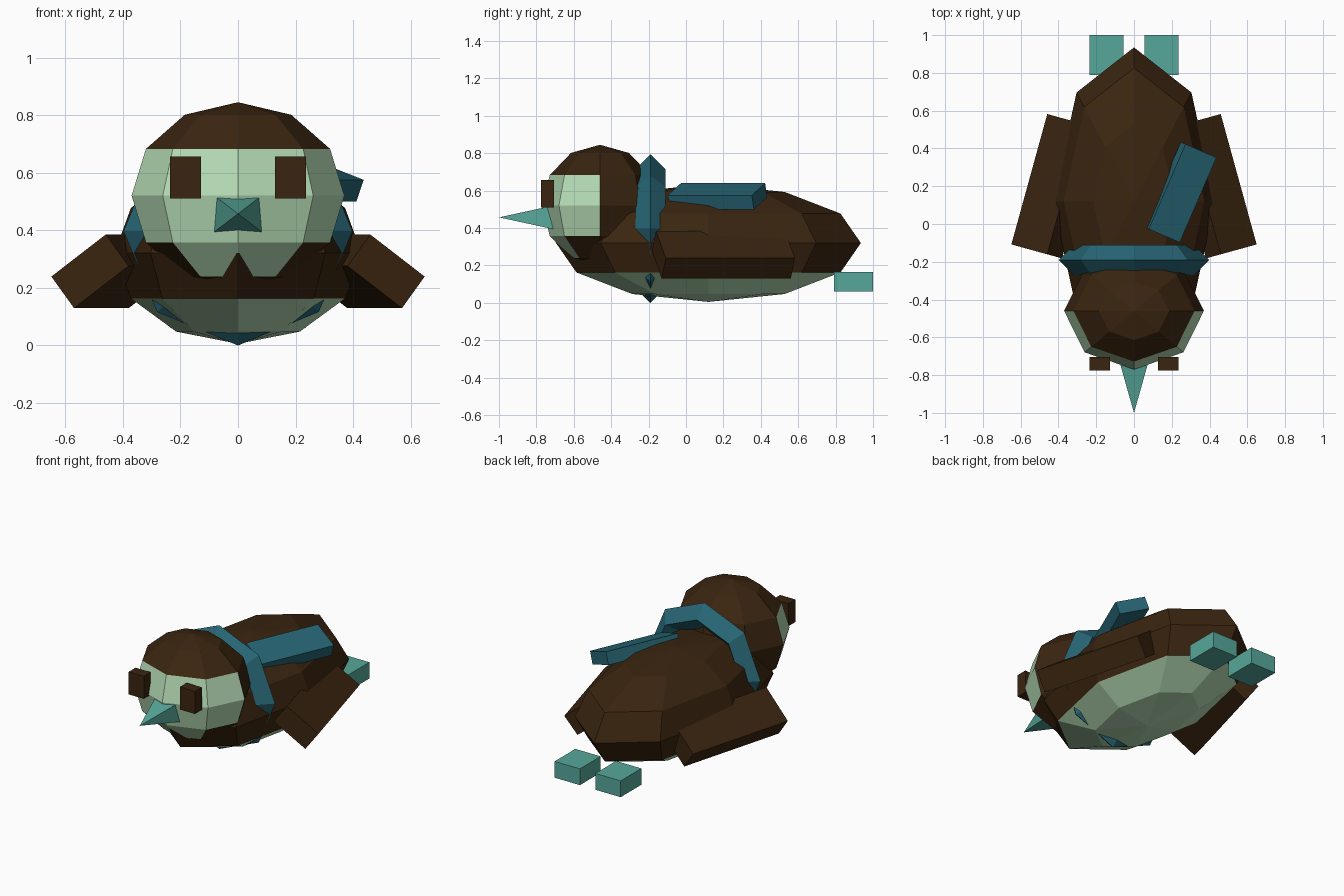
import bpy
import bmesh
from math import radians, sqrt, atan2, pi
from mathutils import Matrix, Vector, Euler

cube = bpy.data.objects.get("Cube")
if cube:
    bpy.data.objects.remove(cube, do_unlink=True)


def make_material(name, rgb):
    mat = bpy.data.materials.new(name)
    mat.use_nodes = True
    mat.diffuse_color = (*rgb, 1)
    mat.node_tree.nodes["Principled BSDF"].inputs["Base Color"].default_value = (*rgb, 1)
    return mat


BROWN = make_material("dark brown", (0.042, 0.018, 0.005))
PALE = make_material("pale green", (0.47, 0.72, 0.47))
SCARF = make_material("deep teal", (0.020, 0.130, 0.175))
TEAL = make_material("light teal", (0.095, 0.39, 0.325))


def finish(name, bm, mats, pale_rule=None):
    """Turn a bmesh into a flat-shaded object; pale_rule picks second-colour faces."""
    if pale_rule:
        for face in bm.faces:
            face.material_index = int(pale_rule(face.calc_center_median()))
    bmesh.ops.recalc_face_normals(bm, faces=bm.faces)
    mesh = bpy.data.meshes.new(name)
    bm.to_mesh(mesh)
    bm.free()
    for mat in mats:
        mesh.materials.append(mat)
    obj = bpy.data.objects.new(name, mesh)
    bpy.context.collection.objects.link(obj)
    return obj


def ellipsoid(name, center, radii, mats, pale_rule):
    bm = bmesh.new()
    bmesh.ops.create_uvsphere(bm, u_segments=8, v_segments=6, radius=1,
                              matrix=Matrix.LocRotScale(Vector(center), None, Vector(radii)))
    return finish(name, bm, mats, pale_rule)


def box(name, center, size, mat, roll=0, yaw=0):
    """Box rolled about its length (y), then yawed about z."""
    rot = Euler((0, radians(roll), radians(yaw)))
    bm = bmesh.new()
    bmesh.ops.create_cube(bm, size=1,
                          matrix=Matrix.LocRotScale(Vector(center), rot, Vector(size)))
    return finish(name, bm, [mat])


# Body with pale belly
ellipsoid("body", (0, 0.12, 0.32), (0.43, 0.815, 0.315), [BROWN, PALE],
          lambda c: c.z < 0.16)

# Head with pale face and chin
HEAD = Vector((0, -0.46, 0.52))


def is_face(c):
    d = c - HEAD
    cheek = d.y < 0 and abs(d.z) < 0.16
    chin = -0.28 < d.z < -0.16 and abs(atan2(d.x, -d.y)) < pi / 4
    return cheek or chin


ellipsoid("head", HEAD, (0.37, 0.31, 0.325), [BROWN, PALE], is_face)

# Beak: four-sided pyramid pointing forward
bm = bmesh.new()
beak_matrix = (Matrix.Translation((0, -0.85, 0.457))
               @ Matrix.Diagonal((0.085, 1, 0.065, 1))
               @ Matrix.Rotation(radians(90), 4, 'X')
               @ Matrix.Rotation(radians(45), 4, 'Z'))
bmesh.ops.create_cone(bm, cap_ends=True, segments=4, radius1=sqrt(2), radius2=0,
                      depth=0.3, matrix=beak_matrix)
finish("beak", bm, [TEAL])

# Paired parts
for side, s in (("left", 1), ("right", -1)):
    box(side + "_eye", (s * 0.182, -0.74, 0.583), (0.108, 0.07, 0.145), BROWN)
    box(side + "_foot", (s * 0.145, 0.895, 0.113), (0.18, 0.21, 0.105), TEAL)
    box(side + "_wing", (s * 0.42, 0.2, 0.257), (0.245, 0.716, 0.137), BROWN,
        roll=s * 36.7, yaw=s * 15.4)

# Scarf: faceted ring round the neck with a loose end on the back
bpy.ops.mesh.primitive_torus_add(major_segments=8, minor_segments=4,
                                 major_radius=0.318, minor_radius=0.08,
                                 location=(0, -0.19, 0.397),
                                 rotation=(radians(90), 0, 0))
scarf = bpy.context.object
scarf.name = "scarf_ring"
scarf.data.materials.append(SCARF)
scarf.data.shade_flat()
box("scarf_end", (0.245, 0.168, 0.57), (0.19, 0.49, 0.08), SCARF, roll=20, yaw=-23.4)
